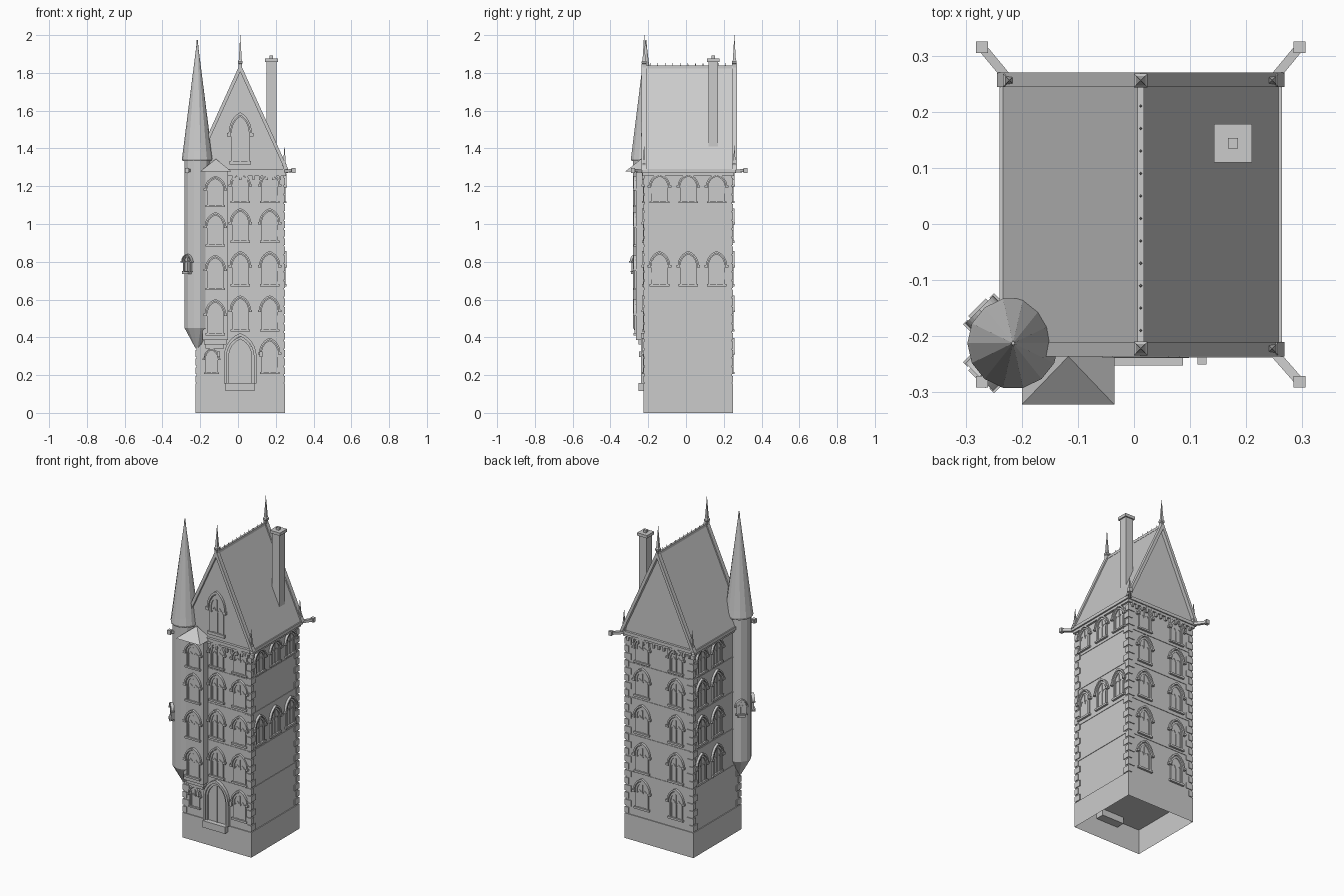
import bpy, bmesh, math
from mathutils import Matrix, Vector

if "Cube" in bpy.data.objects:
    bpy.data.objects.remove(bpy.data.objects["Cube"])

C = 0.012            # centre of the tower plan
W = 0.231            # half width of the walls
I = Matrix.Identity(4)


def finish(bm, name):
    bmesh.ops.recalc_face_normals(bm, faces=bm.faces)
    me = bpy.data.meshes.new(name)
    bm.to_mesh(me)
    bm.free()
    ob = bpy.data.objects.new(name, me)
    bpy.context.collection.objects.link(ob)
    return ob


def box(bm, x0, x1, y0, y1, z0, z1, m=I):
    mat = m @ Matrix.Translation(((x0 + x1) / 2, (y0 + y1) / 2, (z0 + z1) / 2)) \
        @ Matrix.Diagonal((x1 - x0, y1 - y0, z1 - z0, 1))
    bmesh.ops.create_cube(bm, size=1, matrix=mat)


def prism(bm, pts, y0, y1, m=I):
    """Extrude an x-z outline along y."""
    a = [bm.verts.new(m @ Vector((x, y0, z))) for x, z in pts]
    b = [bm.verts.new(m @ Vector((x, y1, z))) for x, z in pts]
    bm.faces.new(a)
    bm.faces.new(b[::-1])
    for i in range(len(pts)):
        j = (i + 1) % len(pts)
        bm.faces.new((a[i], b[i], b[j], a[j]))


def lathe(bm, prof, n, x, y, turn=0.0):
    rings = [[bm.verts.new((x + r * math.cos(turn + k * math.tau / n),
                            y + r * math.sin(turn + k * math.tau / n), z)) for k in range(n)]
             for r, z in prof]
    for a, b in zip(rings, rings[1:]):
        for k in range(n):
            bm.faces.new((a[k], a[(k + 1) % n], b[(k + 1) % n], b[k]))
    bm.faces.new(rings[0])
    bm.faces.new(rings[-1])


def arch(w, z0, spring, h, n=6):
    R = (w * w + h * h) / (2 * w)
    top = math.asin(min(1, h / R))
    right = [(w - R + R * math.cos(top * i / n), spring + R * math.sin(top * i / n)) for i in range(n)]
    right = [(w, z0)] + right if spring - z0 > 1e-4 else right
    return right + [(0, spring + h)] + [(-x, z) for x, z in reversed(right)]


def arch_ring(bm, w, t, z0, spring, h, depth, m, back=0.004):
    outer, inner = arch(w + t, z0, spring, h + 1.2 * t), arch(w, z0, spring, h)
    prism(bm, outer + inner[::-1], -depth, back, m)


def wall(angle, u, z, off=W):
    """Frame on a wall: x runs along it, -y points outward. 0 front, 90 right."""
    return Matrix.Translation((C, C, 0)) @ Matrix.Rotation(math.radians(angle), 4, 'Z') \
        @ Matrix.Translation((u, -off, z))


def window(bm, m, sx=1.0, sz=1.0):
    m = m @ Matrix.Diagonal((sx, 1, sz, 1))
    box(bm, -0.052, 0.052, -0.013, 0.004, 0, 0.012, m)
    prism(bm, arch(0.036, 0.01, 0.11, 0.05), -0.002, 0.004, m)
    arch_ring(bm, 0.034, 0.01, 0.01, 0.11, 0.05, 0.008, m)
    box(bm, -0.003, 0.003, -0.006, 0.004, 0.012, 0.15, m)
    arch_ring(bm, 0.047, 0.009, 0.11, 0.11, 0.066, 0.014, m)
    for s in (-1, 1):
        sub = m @ Matrix.Translation((s * 0.0175, 0, 0))
        arch_ring(bm, 0.012, 0.004, 0.01, 0.09, 0.022, 0.005, sub)
        box(bm, s * 0.054 - 0.009, s * 0.054 + 0.009, -0.016, 0.004, 0.1, 0.112, m)


# plinth, open underneath
bm = bmesh.new()
box(bm, C - 0.236, C + 0.236, C - 0.236, C + 0.236, 0, 0.155)
bm.faces.ensure_lookup_table()
bmesh.ops.delete(bm, geom=[min(bm.faces, key=lambda f: f.calc_center_median().z)], context='FACES_ONLY')
finish(bm, "plinth")

# main walls
bm = bmesh.new()
box(bm, C - W, C + W, C - W, C + W, 0.155, 1.28)
finish(bm, "tower_walls")

# string courses and cornice
bm = bmesh.new()
for z in (0.42, 0.65, 0.88, 1.095):
    box(bm, C - 0.234, C + 0.234, C - 0.234, C + 0.234, z - 0.004, z + 0.004)
box(bm, C - 0.243, C + 0.243, C - 0.243, C + 0.243, 1.255, 1.27)
box(bm, C - 0.252, C + 0.252, C - 0.25, C + 0.25, 1.27, 1.29)
finish(bm, "string_courses")

# corbels below the gables
bm = bmesh.new()
for a in (0, 180):
    for i in range(13):
        m = wall(a, -0.21 + i * 0.035, 1.232)
        box(bm, -0.006, 0.006, -0.014, 0.004, 0, 0.028, m)
finish(bm, "cornice_corbels")

# corner quoins
bm = bmesh.new()
for sx in (-1, 1):
    for sy in (-1, 1):
        for i in range(24):
            a, b = (0.045, 0.028) if i % 2 else (0.028, 0.045)
            z = 0.16 + i * 0.0455
            x0, y0 = C + sx * 0.236, C + sy * 0.236
            box(bm, *sorted((x0, x0 - sx * a)), *sorted((y0, y0 - sy * b)), z, z + 0.036)
finish(bm, "quoins")

# stair bay on the front, with corbelled foot and hipped roof
bm = bmesh.new()
box(bm, -0.187, -0.052, -0.265, -0.2, 0.385, 1.285)
box(bm, -0.18, -0.062, -0.252, -0.2, 0.362, 0.385)
box(bm, -0.172, -0.075, -0.238, -0.2, 0.34, 0.362)
finish(bm, "stair_bay")
bm = bmesh.new()
v = [bm.verts.new(p) for p in ((-0.2, -0.322, 1.278), (-0.035, -0.322, 1.278),
                               (-0.035, -0.215, 1.278), (-0.2, -0.215, 1.278), (-0.117, -0.236, 1.345))]
bm.faces.new(v[:4])
for i in range(4):
    bm.faces.new((v[i], v[(i + 1) % 4], v[4]))
finish(bm, "stair_bay_roof")

# windows: (height above ground, vertical scale)
rows = [(0.43, 1.03), (0.67, 1.0), (0.9, 0.98), (1.11, 0.88)]
bm = bmesh.new()
for z, s in [(0.205, 1.03)] + rows:
    window(bm, wall(0, 0.156, z), 1, s)
    for u in (-0.116, 0.116):
        window(bm, wall(180, u, z), 1, s)
for i, (z, s) in enumerate(rows):
    window(bm, wall(0, 0, z), 1, s)
    window(bm, wall(0, -0.132, z - 0.02, 0.277), 1, s)
    for u in (-0.152, 0):
        window(bm, wall(270, u, z), 1, s)
    if i % 2:
        for u in (-0.152, 0, 0.15):
            window(bm, wall(90, u, z), 1, s * (1 if i == 1 else 0.95))
window(bm, wall(0, -0.152, 0.205), 0.75, 0.75)
window(bm, wall(0, 0, 1.315, 0.234), 1.1, 1.48)
finish(bm, "windows")

# entrance: door leaf, two-step surround, stair block, wall lamps
bm = bmesh.new()
m = wall(0, 0, 0)
prism(bm, arch(0.062, 0.155, 0.3, 0.09), -0.003, 0.004, m)
arch_ring(bm, 0.06, 0.012, 0.155, 0.3, 0.09, 0.011, m)
arch_ring(bm, 0.072, 0.014, 0.155, 0.3, 0.105, 0.02, m)
box(bm, -0.003, 0.003, -0.007, 0.004, 0.155, 0.385, m)
finish(bm, "entrance")
bm = bmesh.new()
box(bm, -0.066, 0.087, -0.252, -0.17, 0.115, 0.157)
finish(bm, "door_step")
bm = bmesh.new()
for x in (-0.103, 0.121):
    box(bm, x - 0.008, x + 0.008, -0.25, -0.236, 0.295, 0.325)
    box(bm, x - 0.004, x + 0.004, -0.24, -0.215, 0.305, 0.315)
finish(bm, "door_lamps")

# corner turret with tapered foot, conical roof, two windows
TX, TY = -0.2155, -0.2125
bm = bmesh.new()
lathe(bm, [(0.012, 0.345), (0.07, 0.45), (0.07, 1.34)], 12, TX, TY, math.radians(15))
finish(bm, "turret")
bm = bmesh.new()
lathe(bm, [(0.078, 1.333), (0.0815, 1.345), (0.076, 1.385), (0.006, 1.935), (0.003, 1.975)],
      14, TX, TY)
finish(bm, "turret_roof")
bm = bmesh.new()
for a in (-45, -135):
    m = Matrix.Translation((TX, TY, 0)) @ Matrix.Rotation(math.radians(a), 4, 'Z') \
        @ Matrix.Translation((0, -0.071, 0.745))
    window(bm, m, 0.62, 0.52)
    box(bm, -0.022, 0.022, -0.02, 0.02, -0.01, 0.003, m)
finish(bm, "turret_windows")

# steep main roof
bm = bmesh.new()
prism(bm, [(C - 0.25, 1.28), (C + 0.25, 1.28), (C, 1.832)], -0.222, 0.248)
finish(bm, "main_roof")

# raised gable copings, ridge cap with crest spikes
bm = bmesh.new()
for y in (-0.236, 0.244):
    prism(bm, [(C - 0.256, 1.285), (C, 1.85), (C + 0.256, 1.285),
               (C + 0.237, 1.285), (C, 1.805), (C - 0.237, 1.285)], y, y + 0.026)
finish(bm, "gable_copings")
bm = bmesh.new()
box(bm, C - 0.006, C + 0.006, -0.215, 0.25, 1.822, 1.838)
for i in range(11):
    lathe(bm, [(0.003, 1.836), (0.001, 1.853)], 4, C, -0.19 + i * 0.04)
finish(bm, "ridge_crest")


# finials on gable tops and corners
def finial(bm, x, y, z, r, h):
    lathe(bm, [(r, z), (r, z + 0.2 * h), (1.3 * r, z + 0.22 * h), (1.3 * r, z + 0.27 * h),
               (0.85 * r, z + 0.3 * h), (0.16 * r, z + 0.88 * h), (0.1 * r, z + h)],
          4, x, y, math.pi / 4)


bm = bmesh.new()
for y in (-0.222, 0.256):
    finial(bm, C, y, 1.81, 0.0135, 0.19)
for x, y in ((-0.222, 0.256), (0.246, 0.256), (0.246, -0.222)):
    finial(bm, x, y, 1.28, 0.012, 0.135)
finish(bm, "finials")

# diagonal water spouts at the eaves corners
bm = bmesh.new()
for sx in (-1, 1):
    for sy in (-1, 1):
        a = Vector((C + sx * 0.225, C + sy * 0.23 + 0.003, 1.278))
        b = Vector((C + sx * 0.283, C + sy * 0.298 + 0.005, 1.284))
        d = b - a
        m = Matrix.Translation(a) @ d.to_track_quat('X', 'Z').to_matrix().to_4x4()
        box(bm, 0, d.length, -0.008, 0.008, -0.008, 0.008, m)
        box(bm, b.x - 0.0105, b.x + 0.0105, b.y - 0.0105, b.y + 0.0105, b.z - 0.013, b.z + 0.013)
finish(bm, "water_spouts")

# chimney with cap and pot
bm = bmesh.new()
X, Y = 0.1765, 0.144
box(bm, X - 0.026, X + 0.026, Y - 0.026, Y + 0.026, 1.41, 1.862)
box(bm, X - 0.034, X + 0.034, Y - 0.034, Y + 0.034, 1.858, 1.876)
box(bm, X - 0.009, X + 0.009, Y - 0.009, Y + 0.009, 1.87, 1.892)
finish(bm, "chimney")
